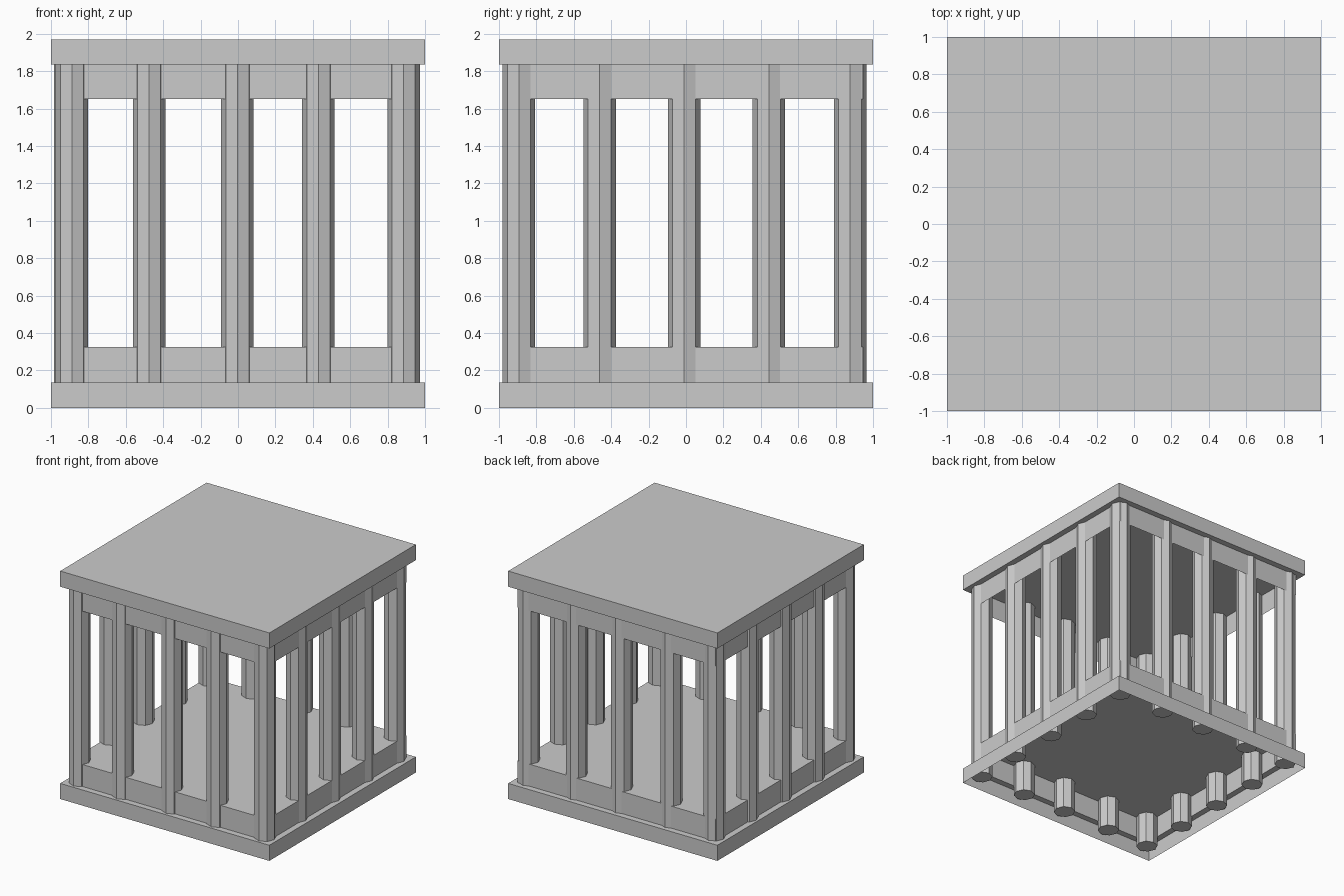
import bpy, bmesh, math

if "Cube" in bpy.data.objects:
    bpy.data.objects.remove(bpy.data.objects["Cube"])

OUT, IN = 1.0, 0.947          # half widths of slab and raised plinth
H = 1.97                      # total height


def finish(bm, name):
    bmesh.ops.recalc_face_normals(bm, faces=bm.faces)
    me = bpy.data.meshes.new(name)
    bm.to_mesh(me)
    bm.free()
    ob = bpy.data.objects.new(name, me)
    bpy.context.collection.objects.link(ob)
    return ob


def square(bm, half, z):
    return [bm.verts.new((sx * half, sy * half, z))
            for sx, sy in ((-1, -1), (1, -1), (1, 1), (-1, 1))]


def stepped_shell(name, rings, cap_first, cap_last):
    """Square rings joined into walls, optionally closed at either end."""
    bm = bmesh.new()
    loops = [square(bm, h, z) for h, z in rings]
    for a, b in zip(loops, loops[1:]):
        for i in range(4):
            j = (i + 1) % 4
            bm.faces.new((a[i], a[j], b[j], b[i]))
    if cap_first:
        bm.faces.new(loops[0])
    if cap_last:
        bm.faces.new(loops[-1])
    return finish(bm, name)


# Base: hollow underneath, with a ledge and raised floor
stepped_shell("base", [(OUT, 0), (OUT, 0.135), (IN, 0.135), (IN, 0.325)], False, True)

# Roof slab and the open skirt hanging below it
stepped_shell("roof", [(OUT, 1.835), (OUT, H)], True, True)
stepped_shell("roof_skirt", [(IN, 1.65), (IN, 1.835)], False, False)


# Octagonal bars around the edge
def bar(name, x, y, r=0.087, z0=0.05, z1=1.9):
    bm = bmesh.new()
    bmesh.ops.create_cone(bm, cap_ends=True, segments=8, radius1=r, radius2=r,
                          depth=z1 - z0)
    bmesh.ops.translate(bm, verts=bm.verts, vec=(x, y, (z0 + z1) / 2))
    finish(bm, name)


xs = [-0.888, -0.475, -0.003, 0.43, 0.885]
ys = [-0.893, -0.462, -0.01, 0.443, 0.878]
for i, x in enumerate(xs):
    bar(f"front_bar_{i}", x, ys[0])
    bar(f"back_bar_{i}", x, ys[-1])
for i, y in enumerate(ys[1:-1]):
    bar(f"left_bar_{i}", -0.897, y)
    bar(f"right_bar_{i}", xs[-1], y)
